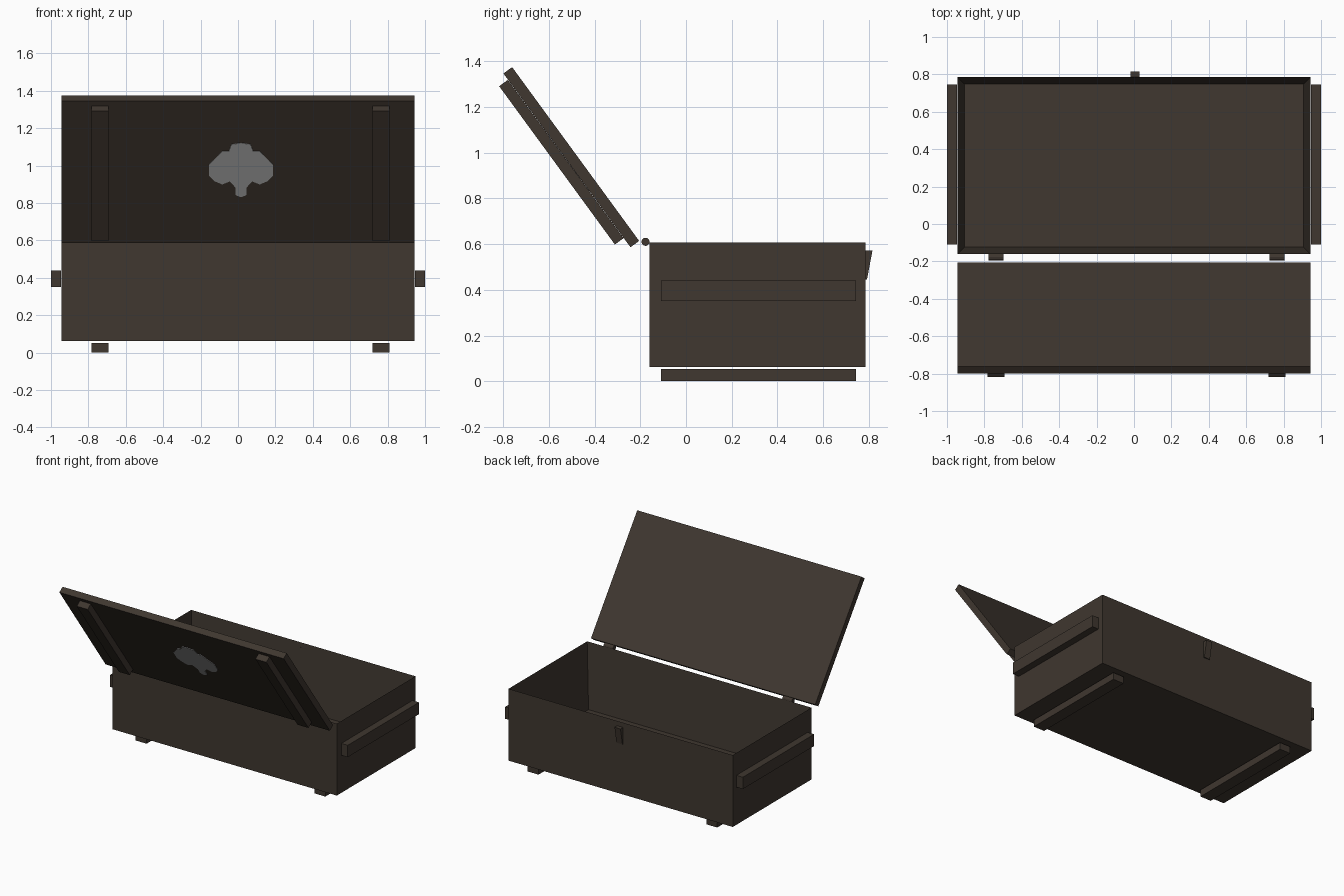
import bpy, bmesh, math
from mathutils import Matrix, Vector

if "Cube" in bpy.data.objects:
    bpy.data.objects.remove(bpy.data.objects["Cube"])


def material(name, rgb):
    m = bpy.data.materials.new(name)
    m.diffuse_color = (*rgb, 1)
    m.use_nodes = True
    m.node_tree.nodes["Principled BSDF"].inputs["Base Color"].default_value = m.diffuse_color
    return m


WOOD = material("dark_brown_wood", (0.050, 0.038, 0.029))
GREY = material("worn_grey_paint", (0.42, 0.42, 0.42))


def add_object(name, bm, mat, matrix=None):
    if matrix:
        bm.transform(matrix)
    bmesh.ops.recalc_face_normals(bm, faces=bm.faces)
    me = bpy.data.meshes.new(name)
    bm.to_mesh(me)
    bm.free()
    me.materials.append(mat)
    ob = bpy.data.objects.new(name, me)
    bpy.context.collection.objects.link(ob)
    return ob


def box_bm(lo, hi):
    bm = bmesh.new()
    bmesh.ops.create_cube(bm, size=1)
    lo, hi = Vector(lo), Vector(hi)
    for v in bm.verts:
        v.co = (lo + hi) / 2 + v.co * (hi - lo)
    return bm


def prism_bm(points, offset):
    bm = bmesh.new()
    face = bm.faces.new([bm.verts.new(p) for p in points])
    out = bmesh.ops.extrude_face_region(bm, geom=[face], use_keep_orig=True)
    verts = [g for g in out["geom"] if isinstance(g, bmesh.types.BMVert)]
    bmesh.ops.translate(bm, verts=verts, vec=offset)
    return bm


# Open chest body: inset the top face and sink it to make walls and floor
bm = box_bm((-0.943, -0.16, 0.062), (0.943, 0.785, 0.608))
top = max(bm.faces, key=lambda f: f.calc_center_median().z)
bmesh.ops.inset_region(bm, faces=[top], thickness=0.053)
bmesh.ops.translate(bm, verts=top.verts, vec=(0, 0, -0.495))
add_object("chest_body", bm, WOOD)

# Lid frame: local x along the hinge, y up the lid, z out of its underside
tilt = math.atan2(0.807, -0.59)
LID = Matrix.Translation((0, -0.205, 0.614)) @ Matrix.Rotation(tilt, 4, 'X')
add_object("lid_panel", box_bm((-0.943, 0, 0), (0.943, 0.942, 0.047)), WOOD, LID)

# Feet, lid battens and hinge barrels share the same two positions
for side, x in (("left", -0.738), ("right", 0.765)):
    add_object(side + "_foot",
               box_bm((x - 0.046, -0.11, 0), (x + 0.046, 0.745, 0.053)), WOOD)
    add_object(side + "_lid_batten",
               box_bm((x - 0.046, 0.05, 0.048), (x + 0.046, 0.908, 0.095)), WOOD, LID)
    bm = bmesh.new()
    bmesh.ops.create_cone(bm, cap_ends=True, segments=12, radius1=0.018,
                          radius2=0.018, depth=0.08)
    add_object(side + "_hinge", bm, WOOD,
               Matrix.Translation((x, -0.177, 0.61)) @ Matrix.Rotation(math.pi / 2, 4, 'Y'))

# Carrying rails on both ends
for side, s in (("left", -1), ("right", 1)):
    xs = sorted((s * 0.946, s * 1.0))
    add_object(side + "_rail", box_bm((xs[0], -0.11, 0.35), (xs[1], 0.745, 0.44)), WOOD)

# Wedge latch on the far long side
wedge = [(0.782, 0.572), (0.816, 0.572), (0.792, 0.445), (0.782, 0.445)]
add_object("latch", prism_bm([(-0.02, y, z) for y, z in wedge], (0.05, 0, 0)), WOOD)

# Abstract worn paint patch under the lid, mirrored half outline
half = [(0, .664), (.05, .655), (.065, .61), (.10, .61), (.13, .57), (.172, .52),
        (.172, .45), (.14, .41), (.10, .39), (.06, .41), (.03, .37), (.03, .32), (0, .305)]
outline = half + [(-x, y) for x, y in half[-2:0:-1]]
add_object("paint_patch",
           prism_bm([(x + 0.016, y, 0.046) for x, y in outline], (0, 0, 0.004)), GREY, LID)
